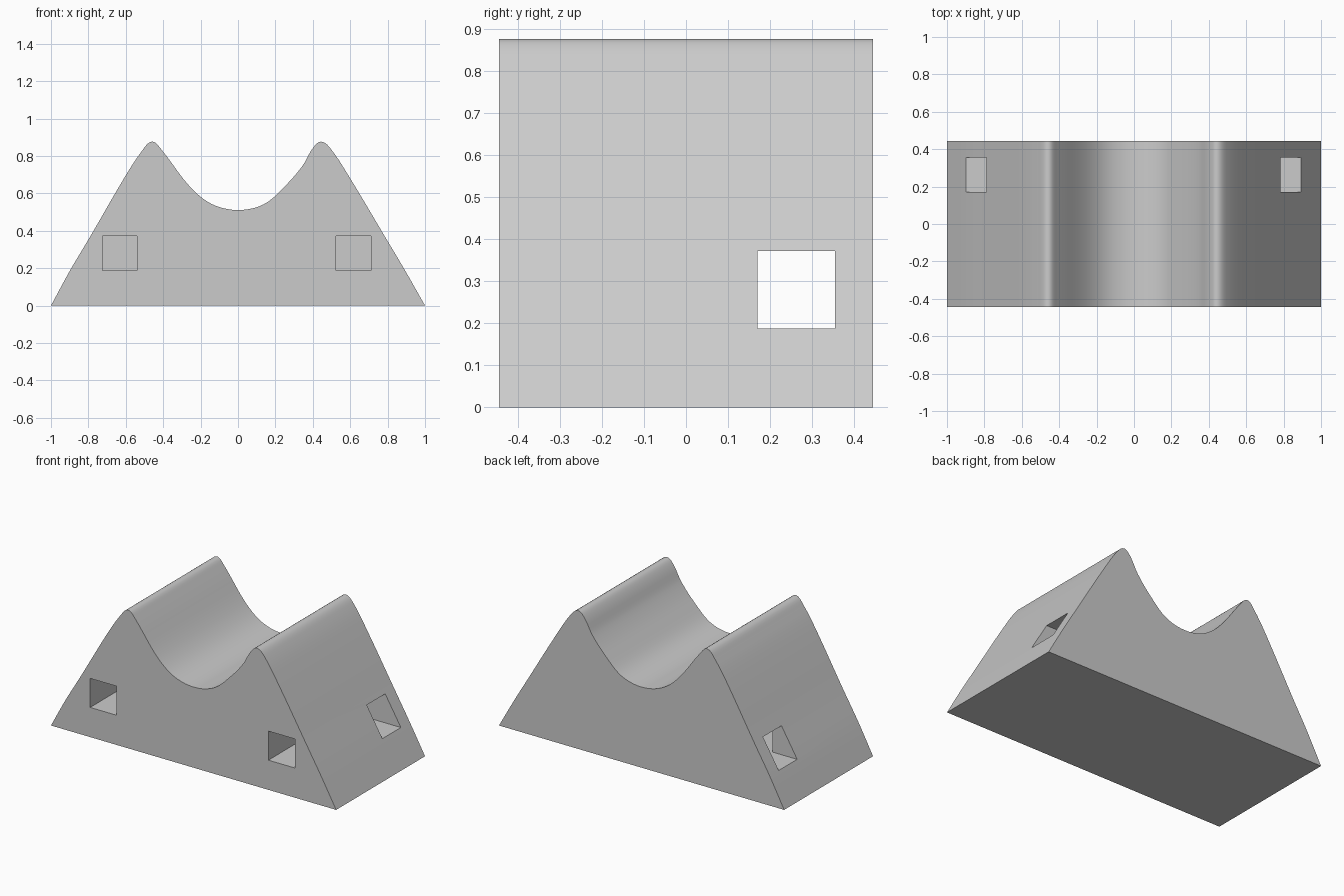
import bpy
import bmesh
from mathutils import Vector, geometry

cube = bpy.data.objects.get("Cube")
if cube:
    bpy.data.objects.remove(cube, do_unlink=True)

DEPTH = 0.445

# One plain grey for the whole block
grey = bpy.data.materials.new("light grey")
grey.use_nodes = True
colour = (0.6, 0.6, 0.6, 1)
grey.diffuse_color = colour
grey.node_tree.nodes["Principled BSDF"].inputs["Base Color"].default_value = colour


def prism(name, outline, offset):
    """Extrude a closed outline of points along the offset."""
    bm = bmesh.new()
    face = bm.faces.new([bm.verts.new(p) for p in outline])
    new = bmesh.ops.extrude_face_region(bm, geom=[face])["geom"]
    verts = [v for v in new if isinstance(v, bmesh.types.BMVert)]
    bmesh.ops.translate(bm, verts=verts, vec=offset)
    bmesh.ops.recalc_face_normals(bm, faces=bm.faces)
    mesh = bpy.data.meshes.new(name)
    bm.to_mesh(mesh)
    bm.free()
    mesh.materials.append(grey)
    obj = bpy.data.objects.new(name, mesh)
    bpy.context.collection.objects.link(obj)
    return obj


def smooth_path(points, steps=5):
    """Smooth curve through the points."""
    pts = [Vector((x, 0, z)) for x, z in points]
    tangents = []
    for i in range(len(pts)):
        a, b = pts[max(i - 1, 0)], pts[min(i + 1, len(pts) - 1)]
        tangents.append((b - a).normalized())
    path = [pts[0]]
    for i in range(len(pts) - 1):
        reach = (pts[i + 1] - pts[i]).length / 3
        path += geometry.interpolate_bezier(
            pts[i], pts[i] + tangents[i] * reach,
            pts[i + 1] - tangents[i + 1] * reach, pts[i + 1], steps + 1)[1:]
    return path


# Twin-peaked block with a rounded saddle
profile = [(-1, 0), (-0.9, 0.185), (-0.79, 0.37), (-0.604, 0.69), (-0.515, 0.825),
           (-0.46, 0.877), (-0.41, 0.835), (-0.257, 0.636), (-0.14, 0.543),
           (0, 0.511), (0.14, 0.543), (0.257, 0.645), (0.345, 0.748), (0.4, 0.842),
           (0.444, 0.877), (0.495, 0.84), (0.6, 0.68), (0.785, 0.37),
           (0.895, 0.185), (1, 0)]
outline = [p + Vector((0, -DEPTH, 0)) for p in smooth_path(profile)]
block = prism("saddle_block", outline, (0, 2 * DEPTH, 0))

# Cross tunnel joined by two square holes from the front
BACK, MID, FRONT = 0.355, 0.17, -0.6
plan = [(-1.2, BACK), (-1.2, MID)]
for x0, x1 in ((-0.725, -0.54), (0.525, 0.71)):
    plan += [(x0, MID), (x0, FRONT), (x1, FRONT), (x1, MID)]
plan += [(1.2, MID), (1.2, BACK)]
cutter = prism("tunnel_cutter", [(x, y, 0.188) for x, y in plan], (0, 0, 0.184))
cutter.hide_render = True

# Cut the tunnels, then smooth the curved skin
bpy.ops.object.select_all(action="DESELECT")
bpy.context.view_layer.objects.active = block
block.select_set(True)
cut = block.modifiers.new("tunnels", "BOOLEAN")
cut.operation = "DIFFERENCE"
cut.solver = "EXACT"
cut.object = cutter
bpy.ops.object.modifier_apply(modifier=cut.name)
bpy.data.objects.remove(cutter, do_unlink=True)
bpy.ops.object.shade_smooth_by_angle(angle=0.5)
